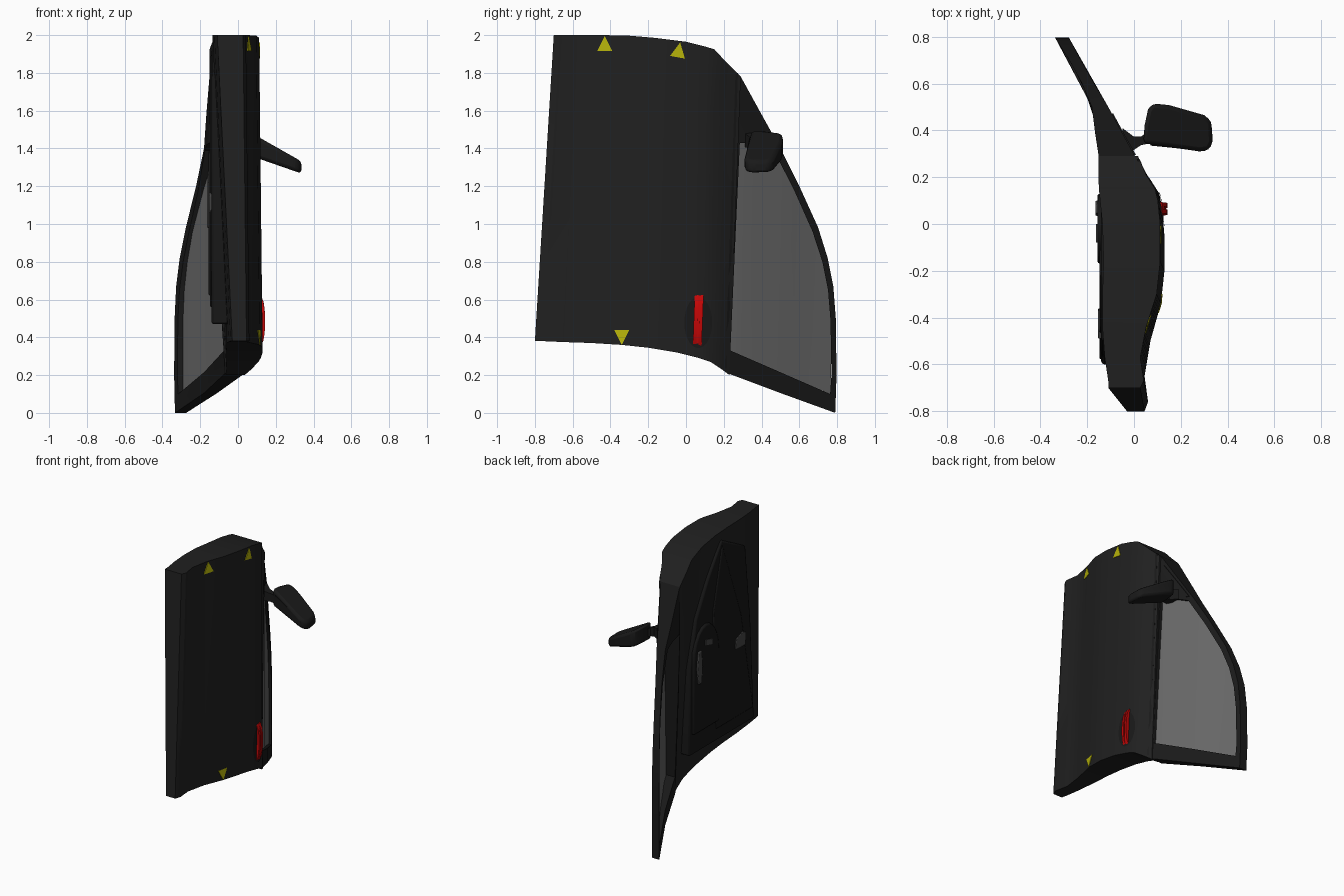
import bpy, bmesh, math

if "Cube" in bpy.data.objects:
    bpy.data.objects.remove(bpy.data.objects["Cube"], do_unlink=True)


def material(name, r, g, b):
    m = bpy.data.materials.new(name)
    m.use_nodes = True
    m.diffuse_color = (r, g, b, 1)
    m.node_tree.nodes["Principled BSDF"].inputs["Base Color"].default_value = (r, g, b, 1)
    return m


PAINT = material("charcoal paint", .0145, .0145, .0145)
TRIM = material("black trim", .0098, .0098, .0098)
INNER = material("dark interior", .0085, .0085, .0085)
GLASS = material("grey glass", .135, .135, .135)
GREY = material("interior grey", .06, .06, .06)
RED = material("red", .55, .002, .002)
YELLOW = material("yellow", .47, .45, .003)


def lerp(a, b, t):
    return a + (b - a) * t


def clamp(v):
    return max(0, min(1, v))


def interp(v, xs, fs):
    """Piecewise linear lookup, extended at both ends."""
    i = 0
    while i < len(xs) - 2 and v > xs[i + 1]:
        i += 1
    return lerp(fs[i], fs[i + 1], (v - xs[i]) / (xs[i + 1] - xs[i]))


def finish(name, bm, mat, bevel=0, angle=30):
    bmesh.ops.recalc_face_normals(bm, faces=bm.faces)
    me = bpy.data.meshes.new(name)
    bm.to_mesh(me)
    bm.free()
    me.materials.append(mat)
    ob = bpy.data.objects.new(name, me)
    bpy.context.collection.objects.link(ob)
    bpy.ops.object.select_all(action='DESELECT')
    bpy.context.view_layer.objects.active = ob
    ob.select_set(True)
    bpy.ops.object.shade_smooth_by_angle(angle=math.radians(angle))
    if bevel:
        b = ob.modifiers.new("Bevel", 'BEVEL')
        b.width, b.segments, b.limit_method = bevel, 2, 'ANGLE'


def loft(name, sections, mat, closed=False, bevel=0):
    """Join equal cross-section loops, as a capped bar or a closed ring."""
    bm = bmesh.new()
    rows = [[bm.verts.new(p) for p in s] for s in sections]
    n = len(rows[0])
    pairs = list(zip(rows, rows[1:])) + ([(rows[-1], rows[0])] if closed else [])
    for a, b in pairs:
        for j in range(n):
            k = (j + 1) % n
            bm.faces.new((a[j], a[k], b[k], b[j]))
    if not closed:
        bm.faces.new(rows[0])
        bm.faces.new(rows[-1])
    finish(name, bm, mat, bevel)


# Door skin stations: y and z at the two ends of each column, and depth
YB = [-.80, -.76, -.65, -.50, -.34, -.20, -.05, .07, .13, .19, .23]
YT = [-.70, -.67, -.57, -.44, -.30, -.16, .00, .10, .15, .21, .29]
ZB = [.38, .38, .375, .37, .36, .345, .32, .29, .27, .23, .20]
ZT = [2, 2, 2, 2, 1.997, 1.985, 1.965, 1.94, 1.925, 1.86, 1.78]
XO = [.045, .06, .045, .07, .115, .13, .13, .12, .108, .07, .035]
XB = [-.03, -.04, -.05, -.06, -.06, -.06, -.06, -.06, -.06, -.06, -.06]
XT = [-.11, -.11, -.125, -.135, -.135, -.13, -.135, -.145, -.15, -.152, -.152]


def skin_x(y, z):
    """Outer skin depth at a given place."""
    t = (z - .34) / 1.64
    return interp(y, [lerp(a, b, t) for a, b in zip(YB, YT)], XO) - .018 * t


STEPS = [i / 5 for i in range(6)]
sections = []
for i in range(len(YB)):
    out = [(XO[i] - .018 * t, lerp(YB[i], YT[i], t), lerp(ZB[i], ZT[i], t)) for t in STEPS]
    inn = [(lerp(XB[i], XT[i], t), y, z) for t, (x, y, z) in zip(STEPS, out)]
    sections.append(out + inn[::-1])
loft("door_body", sections, PAINT)

# Window surround with the corner panel that carries the mirror
FY = [.20, .23, .30, .37, .50, .65, .80]
FX = [.05, .03, .00, -.04, -.11, -.20, -.28]
IY = [.20, .30, .40, .50, .60, .69, .76, .80]
IX = [-.06, -.10, -.14, -.18, -.222, -.270, -.315, -.34]
OUTER = [(.22, .21), (.50, .105), (.79, 0), (.797, .2), (.793, .5), (.78, .67), (.75, .82),
         (.70, .98), (.60, 1.20), (.50, 1.40), (.40, 1.58), (.29, 1.78), (.25, 1.0)]
HOLE = [(.235, .33), (.50, .215), (.763, .10), (.770, .2), (.765, .49), (.752, .65), (.722, .80),
        (.67, .96), (.572, 1.18), (.465, 1.39), (.39, 1.42), (.285, 1.43), (.265, 1.0)]


def frame_section(o, h):
    fo = lambda p: (interp(p[0], FY, FX), p[0], p[1])
    fi = lambda p: (interp(p[0], IY, IX) - .055 * clamp((p[1] - .4) / .9) * clamp((.5 - p[0]) / .2),
                    p[0], p[1])
    return [fo(o), fo(h), fi(h), fi(o)]


loft("window_frame", [frame_section(o, h) for o, h in zip(OUTER, HOLE)], TRIM, closed=True)

# Curved glass pane
GY = [.235, .30, .39, .465, .52, .572, .67, .722, .752, .767]
GT = [1.43, 1.43, 1.42, 1.39, 1.285, 1.18, .96, .80, .65, .49]
sections = []
for y, zt in zip(GY, GT):
    x, zb = interp(y, FY, FX) - .022, .33 - (y - .235) * .435
    sections.append([(x, y, zb), (x, y, zt), (x - .008, y, zt), (x - .008, y, zb)])
loft("window_glass", sections, GLASS)

# Seal strip along the base of the window
sections = []
for t in STEPS:
    z = lerp(.235, 1.80, t)
    y = lerp(.208, .262, t)
    sections.append([(skin_x(y + d, z) + e, y + d, z)
                     for d, e in ((0, .002), (.013, .002), (.013, -.01), (0, -.01))])
loft("window_seal", sections, TRIM)

# Slim bar across the mirror corner panel
loft("corner_bar", [[(interp(y + d, FY, FX) + e, y + d, z)
                     for d, e in ((0, .006), (.018, .006), (.018, -.02), (0, -.02))]
                    for y, z in ((.295, 1.70), (.37, 1.57), (.455, 1.42))], TRIM)


def prism(name, pts, x0, x1, mat, bevel=0):
    """Outline in y and z, pushed through x."""
    loft(name, [[(x, y, z) for y, z in pts] for x in (x0, x1)], mat, bevel=bevel)


# Warning triangles lying on the skin
for i, (cy, cz, s, tilt) in enumerate([(-.43, 1.955, 1, 0), (-.038, 1.922, 1, -.18), (-.34, .40, -1, 0)]):
    pts = []
    for dy, dz in ((-.04, -.04), (.04, -.04), (0, .04)):
        dy, dz = dy * s, dz * s
        pts.append((cy + dy * math.cos(tilt) - dz * math.sin(tilt),
                    cz + dy * math.sin(tilt) + dz * math.cos(tilt)))
    loft(f"marker_triangle_{i + 1}",
         [[(skin_x(y, z) + e, y, z) for y, z in pts] for e in (-.003, .004)], YELLOW)

# Oval handle plate following the skin
bm = bmesh.new()
rings = []
for r in (.25, .5, .75, 1):
    ring = []
    for k in range(28):
        a = k * math.tau / 28
        y, z = .065 + .074 * r * math.cos(a), .478 + .135 * r * math.sin(a)
        ring.append(bm.verts.new((skin_x(y, z) + .004, y, z)))
    rings.append(ring)
bm.faces.new(rings[0])
for a, b in zip(rings, rings[1:]):
    for k in range(28):
        j = (k + 1) % 28
        bm.faces.new((a[k], a[j], b[j], b[k]))
finish("handle_plate", bm, TRIM)

# Bowed, slightly leaning red pull handle made of two ribs and a core
for name, y0, y1, rise in (("handle_core", .042, .080, .016),
                           ("handle_rib_lower", .036, .055, .024),
                           ("handle_rib_upper", .065, .083, .024)):
    sections = []
    for k in range(9):
        u = k / 8
        z, lean = lerp(.35, .62, u), .01 * u
        x = .120 + rise * math.sin(math.pi * u) ** .5
        sections.append([(.10, y0 + lean, z), (x, y0 + lean, z),
                         (x, y1 + lean, z + .004), (.10, y1 + lean, z + .004)])
    loft(name, sections, RED)

# Mirror housing, drooping and thinning outward, with its glass and stem
PLAN = [(.04, .345), (.045, .42), (.06, .49), (.08, .515), (.15, .508), (.30, .465),
        (.33, .44), (.337, .35), (.32, .315), (.28, .31)]


def droop(x):
    return 1.453 - .457 * x


loft("mirror_housing", [[(x, y, droop(x) + s * (.069 - .11 * x)) for x, y in PLAN]
                        for s in (-1, 1)], TRIM, bevel=.018)
loft("mirror_glass", [[(x, y, droop(x) - h), (x, y, droop(x) + h),
                       (x, y + .02, droop(x) + h), (x, y + .02, droop(x) - h)]
                      for x, y, h in ((.07, .335, .035), (.17, .325, .03), (.27, .313, .022))], TRIM)
loft("mirror_stem", [[(x, y + sy * w, z + sz * h) for sy, sz in ((-1, -1), (1, -1), (1, 1), (-1, 1))]
                     for x, y, z, w, h in ((-.05, .36, 1.45, .05, .04), (0, .345, 1.44, .028, .035),
                                           (.03, .355, 1.43, .018, .03), (.07, .375, 1.42, .03, .03))],
     TRIM)

# Inner trim panel with a raised central ridge
prism("inner_trim", [(-.60, .47), (-.56, 1.2), (-.50, 1.78), (-.22, 1.93), (-.06, 1.70), (.08, 1.45),
                     (.15, 1.1), (.16, .47)], -.03, -.140, INNER, .012)
prism("trim_ridge", [(-.58, .56), (-.44, 1.30), (-.22, 1.90), (-.11, 1.43), (-.15, .56)],
      -.10, -.148, INNER, .008)

# Arched armrest
arch = [(-.17, .62), (.13, .62)] + [(-.02 + .15 * math.cos(a), 1.15 + .24 * math.sin(a))
                                    for a in [k * math.pi / 10 for k in range(11)]]
prism("armrest", arch, -.10, -.157, INNER, .012)

# Grey inner fittings
prism("inner_handle", [(.045, .98), (.085, .98), (.10, 1.10), (.085, 1.22), (.045, 1.22), (.035, 1.10)],
      -.14, -.165, GREY, .006)
prism("switch_panel", [(-.08, 1.22), (0, 1.24), (0, 1.28), (-.08, 1.26)], -.15, -.162, GREY)
prism("pull_cup", [(-.36, 1.07), (-.37, 1.14), (-.45, 1.17), (-.49, 1.15), (-.48, 1.06)],
      -.13, -.153, GREY, .004)
